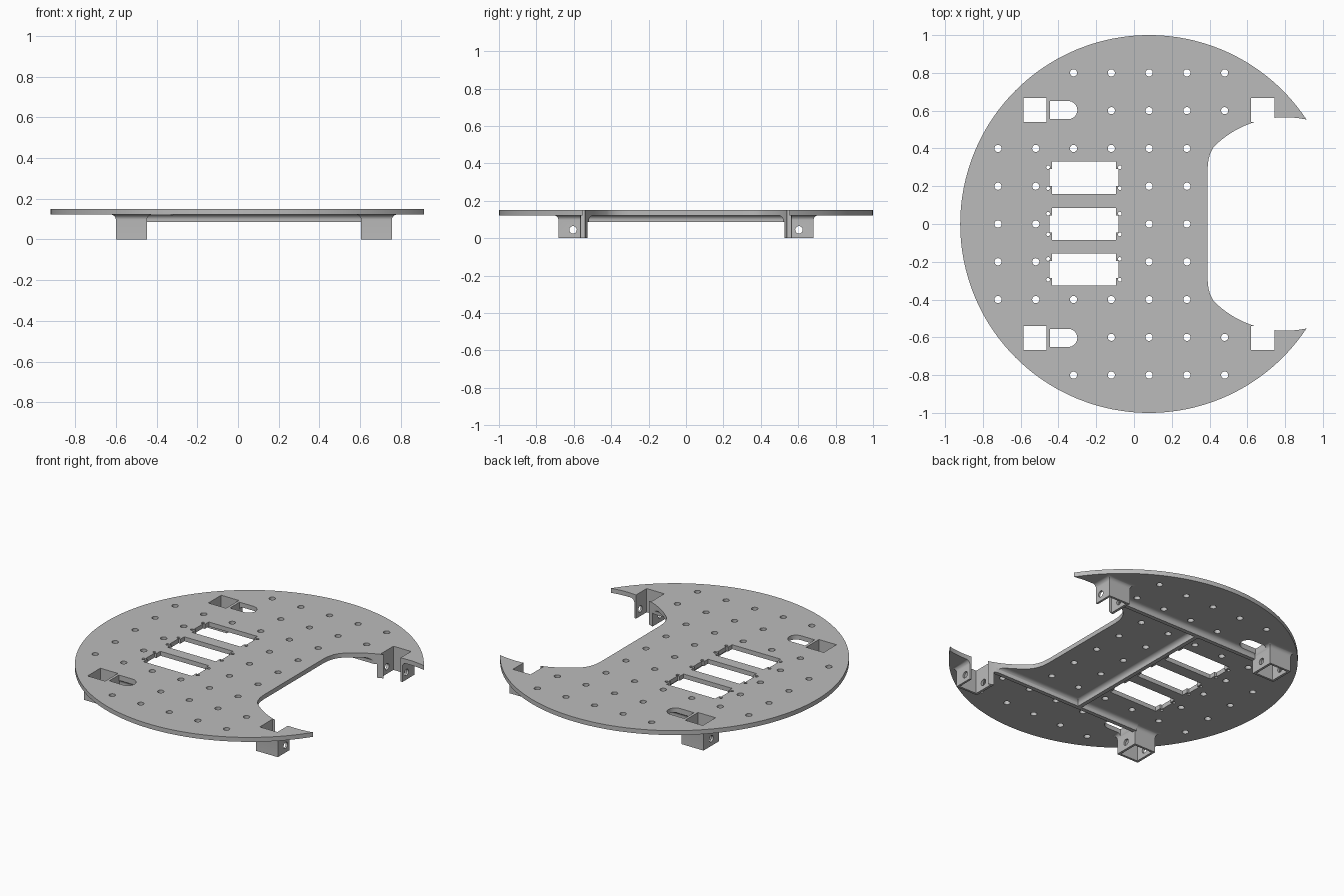
import bpy, bmesh
from math import sin, cos, pi, radians
from mathutils import Matrix

if "Cube" in bpy.data.objects:
    bpy.data.objects.remove(bpy.data.objects["Cube"])

grey = bpy.data.materials.new("plain_grey")
grey.use_nodes = True
colour = (0.5, 0.5, 0.5, 1)
grey.diffuse_color = colour
grey.node_tree.nodes["Principled BSDF"].inputs["Base Color"].default_value = colour

ALONG_X = Matrix(((0, 0, 1, 0), (1, 0, 0, 0), (0, 1, 0, 0), (0, 0, 0, 1)))
ALONG_Y = Matrix.Rotation(pi / 2, 4, 'X')
TOP, UNDER, FILLET = 0.15, 0.122, 0.025


def loft(bm, rings):
    """Skin a stack of equal-sized point rings and cap both ends."""
    rows = [[bm.verts.new(p) for p in ring] for ring in rings]
    for a, b in zip(rows, rows[1:]):
        for i in range(len(a)):
            j = (i + 1) % len(a)
            bm.faces.new((a[i], a[j], b[j], b[i]))
    bm.faces.new(rows[0][::-1])
    bm.faces.new(rows[-1])


def prism(bm, pts, lo, hi, matrix=Matrix()):
    loft(bm, [[matrix @ Matrix.Translation((x, y, w)).translation for x, y in pts]
              for w in (lo, hi)])


def arc(cx, cy, r, a0, a1, n):
    return [(cx + r * cos(radians(a0 + (a1 - a0) * i / n)),
             cy + r * sin(radians(a0 + (a1 - a0) * i / n))) for i in range(n + 1)]


def circle(cx, cy, r, n=24):
    return arc(cx, cy, r, 0, 360, n)[:-1]


def rect(x0, x1, y0, y1):
    return [(x0, y0), (x1, y0), (x1, y1), (x0, y1)]


def finish(name, bm):
    bmesh.ops.recalc_face_normals(bm, faces=bm.faces[:])
    mesh = bpy.data.meshes.new(name)
    bm.to_mesh(mesh)
    bm.free()
    mesh.materials.append(grey)
    ob = bpy.data.objects.new(name, mesh)
    bpy.context.collection.objects.link(ob)
    return ob


def through_cutter(name, outlines):
    bm = bmesh.new()
    for pts in outlines:
        prism(bm, pts, -0.1, 0.3)
    return finish(name, bm)


# Wheel notch outline, mirrored front to back
half = [(0.39, 0.3), (0.394, 0.34), (0.404, 0.375)] + arc(0.8, 0.03, 0.535, 135, 45, 40)
half.append((1.4, 0.4))
notch = through_cutter("notch_cutter", [half + [(x, -y) for x, y in reversed(half)]])

# Post sockets, rounded slots, motor windows and the grid of round holes
openings, screws = [], []
for s in (1, -1):
    for x in (-0.585, 0.62):
        openings.append(rect(x, x + 0.123, *sorted((s * 0.54, s * 0.668))))
    openings.append([(-0.445, s * 0.603 - 0.048)]
                    + arc(-0.348, s * 0.603, 0.048, -90, 90, 16)
                    + [(-0.445, s * 0.603 + 0.048)])
for cy in (-0.24, 0, 0.245):
    quarter = [(0.183, 0), (0.183, 0.045), (0.17, 0.045), (0.17, 0.085)]
    side = quarter[1:] + [(-x, y) for x, y in reversed(quarter[1:])]
    outline = side + [(x, -y) for x, y in reversed(side)]
    openings.append([(x - 0.265, y + cy) for x, y in outline])
    screws += [circle(-0.265 + a * 0.19, cy + b * 0.055, 0.01, 12)
               for a in (1, -1) for b in (1, -1)]
grid_rows = {4: range(2, 7), 3: range(3, 7), 2: range(0, 6), 1: (0, 1, 4, 5), 0: (0, 1, 4, 5)}
for row, columns in grid_rows.items():
    for y in {row * 0.2, -row * 0.2}:
        openings += [circle(-0.72 + c * 0.2, y, 0.019) for c in columns]
opening_cutter = through_cutter("opening_cutter", openings)
screw_cutter = through_cutter("screw_cutter", screws)

# Axle pin holes run through the posts along x
bm = bmesh.new()
for s in (1, -1):
    prism(bm, circle(s * 0.604, 0.045, 0.02), -1, 1, ALONG_X)
pin_cutter = finish("pin_cutter", bm)

cutters = [notch, opening_cutter, screw_cutter, pin_cutter]
parts = []

# Round deck plate
bm = bmesh.new()
prism(bm, circle(0.08, 0, 1, 160), UNDER, TOP)
parts.append((finish("deck_plate", bm), cutters[:3]))

# Square posts, flared where they meet the deck
flare = [(0, 0)] + [(FILLET * (1 - cos(pi / 2 * i / 8)), UNDER - FILLET + FILLET * sin(pi / 2 * i / 8))
                    for i in range(9)]
flare.append((FILLET, UNDER + 0.004))
for s, depth in ((-1, "front"), (1, "back")):
    for x0, x1, side in ((-0.6, -0.447, "right"), (0.604, 0.756, "left")):
        y0, y1 = sorted((s * 0.526, s * 0.682))
        bm = bmesh.new()
        loft(bm, [[(x, y, z) for x, y in rect(x0 - o, x1 + o, y0 - o, y1 + o)] for o, z in flare])
        parts.append((finish(f"{depth}_{side}_post", bm), [notch, opening_cutter, pin_cutter]))

# Filleted stiffening ribs under the deck
right_half = [(0.013, 0.086)] + [(0.013 + o, z) for o, z in flare[1:]]
profile = right_half + [(-x, z) for x, z in reversed(right_half)]
for s, depth in ((-1, "front"), (1, "back")):
    bm = bmesh.new()
    prism(bm, [(u + s * 0.532, z) for u, z in profile], -0.455, 0.612, ALONG_X)
    parts.append((finish(f"{depth}_rib", bm), [notch, opening_cutter]))
bm = bmesh.new()
prism(bm, [(u - 0.03, z) for u, z in profile], -0.53, 0.53, ALONG_Y)
parts.append((finish("cross_rib", bm), [screw_cutter]))

# Cut every part, then shade
for ob, tools in parts:
    bpy.ops.object.select_all(action='DESELECT')
    ob.select_set(True)
    bpy.context.view_layer.objects.active = ob
    for tool in tools:
        mod = ob.modifiers.new("cut", 'BOOLEAN')
        mod.operation, mod.solver, mod.object = 'DIFFERENCE', 'EXACT', tool
        bpy.ops.object.modifier_apply(modifier=mod.name)
    bpy.ops.object.shade_smooth_by_angle(angle=radians(30))
for tool in cutters:
    bpy.data.objects.remove(tool)
